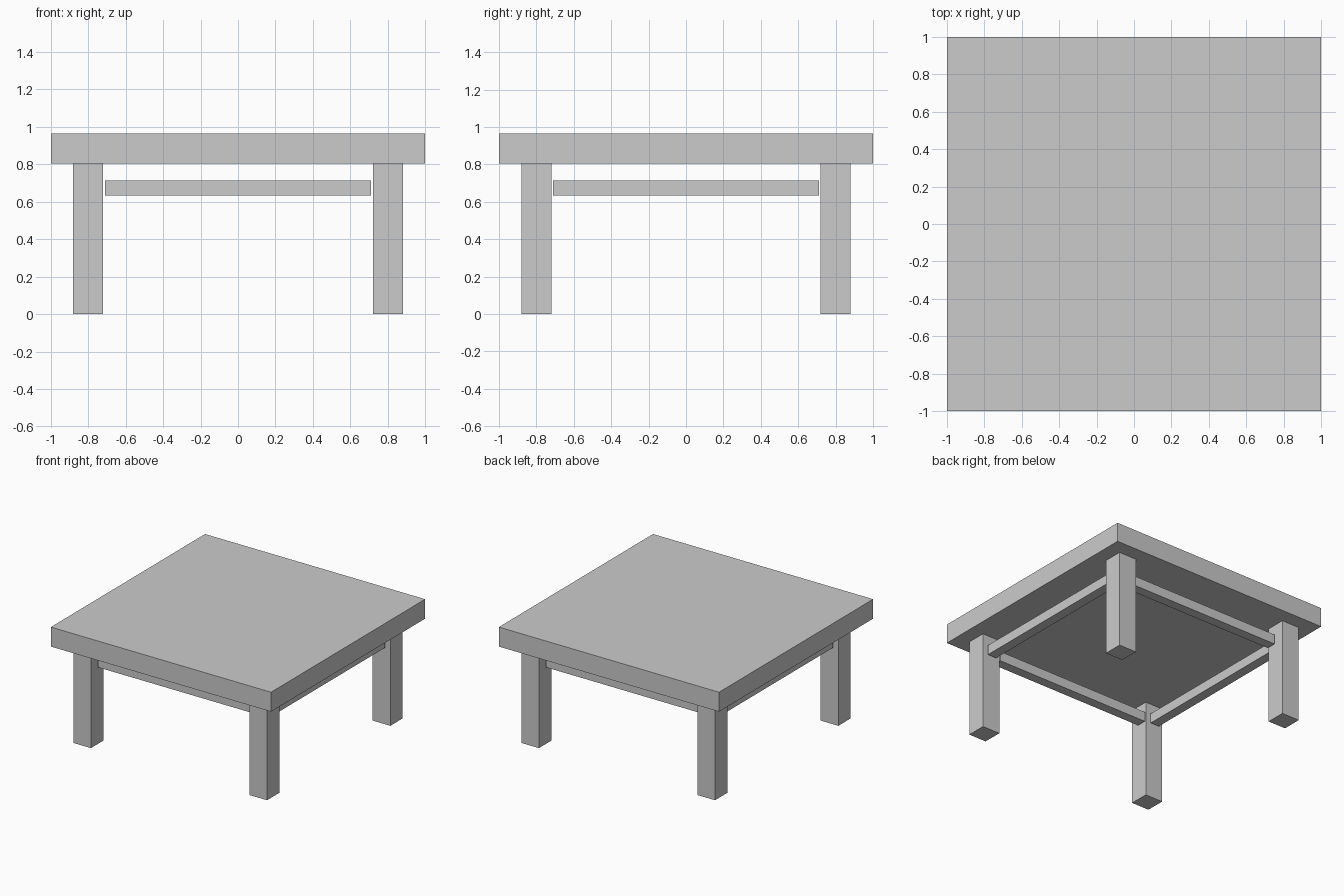
import bpy

if "Cube" in bpy.data.objects:
    bpy.data.objects.remove(bpy.data.objects["Cube"])


def box(name, center, size):
    bpy.ops.mesh.primitive_cube_add(size=1, location=center)
    obj = bpy.context.object
    obj.name = name
    obj.scale = size
    bpy.ops.object.transform_apply(location=False, rotation=False, scale=True)
    return obj


TOP_Z, TOP_T = 0.805, 0.16
LEG_POS, LEG_W = 0.80, 0.16
RAIL_LEN, RAIL_Z, RAIL_W = 1.42, 0.675, 0.08

# Square slab top
box("table_top", (0, 0, TOP_Z + TOP_T / 2), (2, 2, TOP_T))

# Four square legs
for sy, depth in ((-1, "front"), (1, "back")):
    for sx, side in ((-1, "left"), (1, "right")):
        box(f"{depth}_{side}_leg", (sx * LEG_POS, sy * LEG_POS, TOP_Z / 2),
            (LEG_W, LEG_W, TOP_Z))

# Rails between the legs, just below the top
for s, name in ((-1, "front_rail"), (1, "back_rail")):
    box(name, (0, s * 0.76, RAIL_Z), (RAIL_LEN, RAIL_W, RAIL_W))
for s, name in ((-1, "left_rail"), (1, "right_rail")):
    box(name, (s * 0.80, 0, RAIL_Z), (RAIL_W, RAIL_LEN, RAIL_W))
